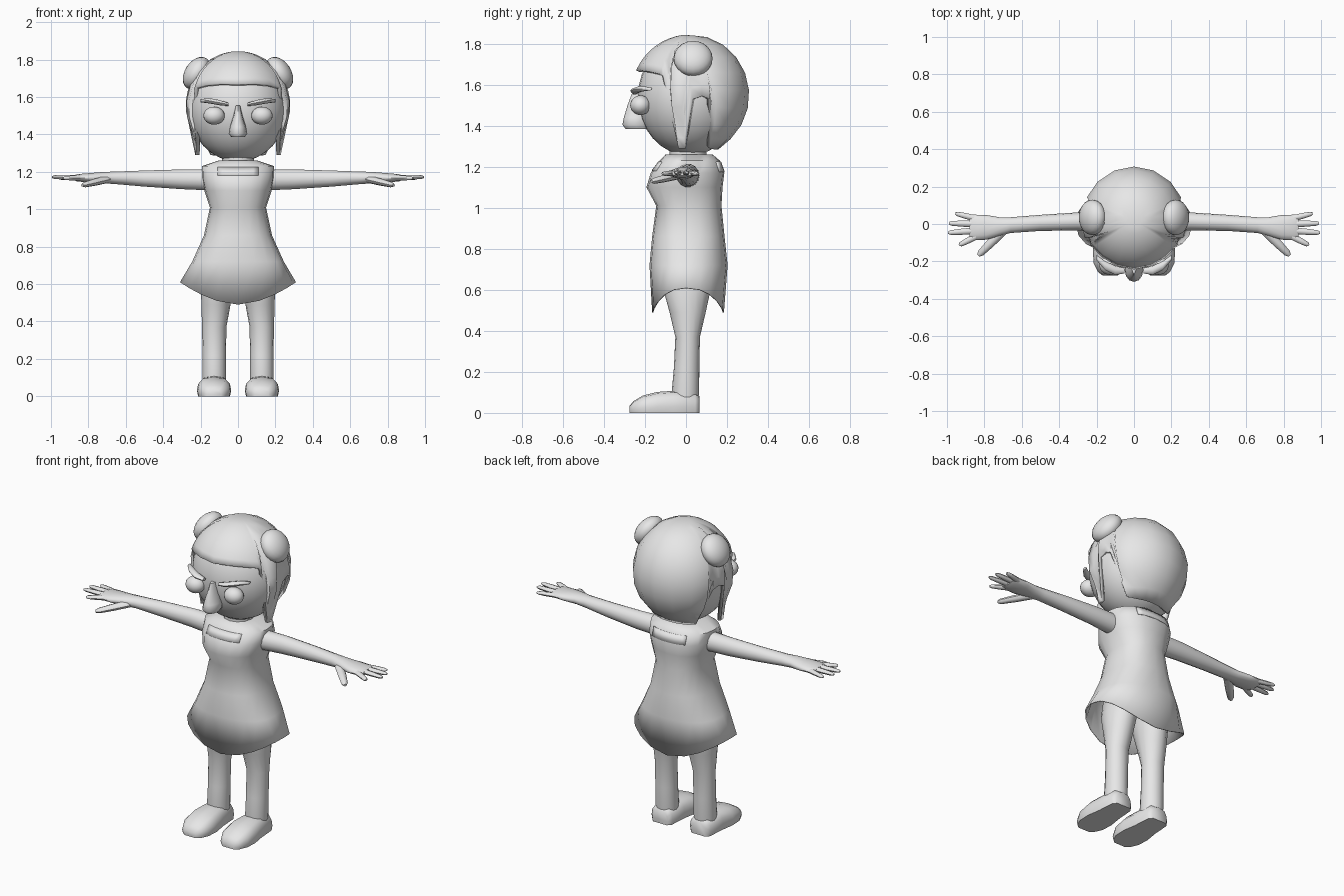
import bpy, bmesh, math
from math import sin, cos, pi, radians, sqrt, copysign
from mathutils import Matrix, Vector

if "Cube" in bpy.data.objects:
    bpy.data.objects.remove(bpy.data.objects["Cube"])

grey = bpy.data.materials.new("plain_grey")
grey.diffuse_color = (0.8, 0.8, 0.8, 1)
grey.use_nodes = True
grey.node_tree.nodes["Principled BSDF"].inputs["Base Color"].default_value = grey.diffuse_color


def finish(name, bm, mirror=False, thick=0, angle=50):
    bmesh.ops.recalc_face_normals(bm, faces=bm.faces[:])
    me = bpy.data.meshes.new(name)
    bm.to_mesh(me)
    bm.free()
    me.materials.append(grey)
    ob = bpy.data.objects.new(name, me)
    bpy.context.collection.objects.link(ob)
    bpy.ops.object.select_all(action='DESELECT')
    ob.select_set(True)
    bpy.context.view_layer.objects.active = ob
    bpy.ops.object.shade_smooth_by_angle(angle=radians(angle))
    if thick:
        m = ob.modifiers.new("thickness", 'SOLIDIFY')
        m.thickness, m.offset = thick, -1
    if mirror:
        m = ob.modifiers.new("mirror", 'MIRROR')
        m.use_mirror_merge = False
    return ob


def ring(c, u, v, n=12):
    c, u, v = Vector(c), Vector(u), Vector(v)
    return [c + u * cos(2 * pi * i / n) + v * sin(2 * pi * i / n) for i in range(n)]


def skin(bm, rings, closed=True, caps=(True, True)):
    vs = [[bm.verts.new(p) for p in r] for r in rings]
    n = len(vs[0])
    for a, b in zip(vs, vs[1:]):
        for i in range(n if closed else n - 1):
            j = (i + 1) % n
            bm.faces.new((a[i], a[j], b[j], b[i]))
    if caps[0]:
        bm.faces.new(vs[0])
    if caps[1]:
        bm.faces.new(vs[-1])


def loft(name, rings, closed=True, caps=(True, True), **kw):
    bm = bmesh.new()
    skin(bm, rings, closed, caps)
    return finish(name, bm, **kw)


def ball(name, c, r, rot=0, seg=20, rows=12, **kw):
    bm = bmesh.new()
    m = Matrix.Translation(c) @ Matrix.Rotation(rot, 4, 'Y') @ Matrix.Diagonal((*r, 1))
    bmesh.ops.create_uvsphere(bm, u_segments=seg, v_segments=rows, radius=1, matrix=m)
    return finish(name, bm, **kw)


# Head and neck
ball("head", (0, 0.015, 1.54), (0.262, 0.25, 0.285), seg=28, rows=16)
loft("neck", [ring((0, 0.01, z), (0.085, 0, 0), (0, 0.09, 0)) for z in (1.2, 1.29)])

# Hair cap: columns of (angle at top, angle at edge, edge height, least width)
HALF = [(0, 0, 1.67, 0), (22, 22, 1.672, 0), (42, 42, 1.665, 0), (57, 58, 1.652, 0),
        (63, 62, 1.645, 0), (68, 76, 1.29, 0.82), (80, 84, 1.29, 0.82),
        (88, 92, 1.53, 0), (99, 102, 1.545, 0), (107, 110, 1.53, 0),
        (112, 122, 1.29, 0.62), (135, 137, 1.285, 0.55), (158, 158, 1.285, 0.5),
        (180, 180, 1.285, 0.48)]
cols = HALF + [(360 - a, 360 - b, z, k) for a, b, z, k in HALF[-2:0:-1]]
ROWS, HC, HR = 9, 1.55, 0.295
bm = bmesh.new()
rows = []
for r in range(1, ROWS + 1):
    t, row = r / ROWS, []
    for a0, a1, zb, kmin in cols:
        th = t * math.acos((zb - HC) / HR)
        k = sin(th) if th < pi / 2 else max(sin(th), kmin)
        a = radians(a0 + (a1 - a0) * t * t)
        row.append((0.28 * k * sin(a), 0.02 - 0.288 * k * cos(a), HC + HR * cos(th)))
    rows.append(row)
skin(bm, rows, caps=(True, False))
finish("hair", bm, thick=0.018, angle=60)

# Hair buns
ball("hair_bun", (0.222, 0.035, 1.728), (0.095, 0.095, 0.062), rot=radians(57), mirror=True)

# Eyes, brows and nose
ball("eye", (0.128, -0.222, 1.5), (0.057, 0.05, 0.048), mirror=True)
BROW = [(0.05, -0.25, 1.56, 0.6), (0.1, -0.248, 1.57, 1), (0.155, -0.222, 1.58, 1),
        (0.2, -0.18, 1.58, 0.6)]
loft("eyebrow", [ring((x, y, z), (0, 0.024 * s, 0), (0, 0, 0.014 * s), 8)
                 for x, y, z, s in BROW], mirror=True)
NOSE = [(1.555, 0.012, -0.265), (1.5, 0.024, -0.285), (1.44, 0.043, -0.303),
        (1.405, 0.05, -0.31), (1.385, 0.035, -0.295)]
loft("nose", [ring((0, (f - 0.18) / 2, z), (w, 0, 0), (0, (f + 0.18) / 2, 0), 12)
              for z, w, f in NOSE])

# Dress profile: height, half width, front depth, back depth
DRESS = [(0.49, 0.31, 0.165, 0.185), (0.72, 0.245, 0.178, 0.203), (0.86, 0.182, 0.165, 0.188),
         (1.01, 0.15, 0.145, 0.173), (1.10, 0.18, 0.193, 0.178), (1.17, 0.195, 0.172, 0.187),
         (1.23, 0.193, 0.128, 0.165), (1.26, 0.105, 0.1, 0.13)]
EXP = 0.85


def spow(v):
    return copysign(abs(v) ** EXP, v)


def dress_point(z, rx, f, b, a):
    y = spow(sin(a))
    lift = 0.12 * abs(cos(a)) ** 1.5 if z < 0.5 else 0
    return (rx * spow(cos(a)), y * (b if y > 0 else f), z + lift)


N = 20
loft("dress", [[dress_point(*d, 2 * pi * i / N) for i in range(N)] for d in DRESS],
     caps=(False, True), thick=0.006, angle=60)


# Label plates following the upper dress, front and back
def label(name, side, z0, z1):
    lines = []
    for z in (z0, z1):
        lo, hi = [(p, q) for p, q in zip(DRESS, DRESS[1:]) if p[0] <= z <= q[0]][0]
        t = (z - lo[0]) / (hi[0] - lo[0])
        _, rx, f, b = [p + (q - p) * t for p, q in zip(lo, hi)]
        line = []
        for i in range(9):
            x = -0.11 + 0.22 * i / 8
            d = (1 - (abs(x) / rx) ** (2 / EXP)) ** (EXP / 2)
            line.append((x, side * ((b if side > 0 else f) * d + 0.004), z))
        lines.append(line)
    loft(name, lines, closed=False, caps=(False, False), thick=0.008)


label("front_label", -1, 1.182, 1.225)
label("back_label", 1, 1.175, 1.225)

# Legs: height, centre x, centre y, half width, half depth
LEG = [(0.78, 0.085, 0.01, 0.082, 0.125), (0.6, 0.11, 0.005, 0.088, 0.115),
       (0.49, 0.118, 0.008, 0.078, 0.088), (0.37, 0.127, 0.008, 0.065, 0.06),
       (0.22, 0.127, 0.003, 0.063, 0.062), (0.1, 0.127, -0.003, 0.063, 0.067),
       (0.04, 0.127, -0.003, 0.06, 0.06)]
loft("leg", [ring((x, y, z), (w, 0, 0), (0, d, 0), 16) for z, x, y, w, d in LEG], mirror=True)

# Shoes: y, half width, top height
SHOE = [(0.066, 0.05, 0.08), (0.045, 0.07, 0.098), (-0.06, 0.078, 0.108), (-0.14, 0.092, 0.102),
        (-0.21, 0.088, 0.085), (-0.255, 0.066, 0.058), (-0.275, 0.04, 0.035)]
SECTION = [(-0.92, 0), (-1, 0.3), (-0.92, 0.65), (-0.65, 0.92), (0, 1),
           (0.65, 0.92), (0.92, 0.65), (1, 0.3), (0.92, 0)]
loft("shoe", [[(0.128 + w * u, y, h * v) for u, v in SECTION] for y, w, h in SHOE],
     mirror=True)

# Arms with palms: x, centre y, centre z, half depth, half height
ARM = [(0.14, 0.008, 1.157, 0.058, 0.058), (0.3, 0.014, 1.16, 0.048, 0.054),
       (0.5, 0.006, 1.164, 0.043, 0.044), (0.66, -0.006, 1.168, 0.042, 0.034),
       (0.72, -0.014, 1.169, 0.05, 0.031), (0.79, -0.018, 1.168, 0.066, 0.026),
       (0.86, -0.018, 1.168, 0.068, 0.02), (0.88, -0.018, 1.168, 0.058, 0.012)]
loft("arm", [ring((x, y, z), (0, d, 0), (0, 0, h), 14) for x, y, z, d, h in ARM], mirror=True)

# Fingers and thumb: base point, tip point, radius
FINGERS = [((0.84, 0.028, 1.168), (0.955, 0.057, 1.166), 0.017),
           ((0.85, 0.0, 1.17), (0.99, 0.004, 1.172), 0.018),
           ((0.85, -0.036, 1.17), (0.995, -0.047, 1.172), 0.018),
           ((0.84, -0.064, 1.168), (0.935, -0.113, 1.166), 0.018),
           ((0.70, -0.035, 1.16), (0.832, -0.168, 1.128), 0.026)]
bm = bmesh.new()
for p, q, r in FINGERS:
    p, q = Vector(p), Vector(q)
    d = (q - p).normalized()
    u = d.cross(Vector((0, 0, 1))).normalized()
    v = u.cross(d)
    skin(bm, [ring(p.lerp(q, t), u * r * s, v * r * s * 0.8, 8)
              for t, s in ((0, 1), (0.5, 0.9), (0.9, 0.7), (1, 0.35))])
finish("fingers", bm, mirror=True)
